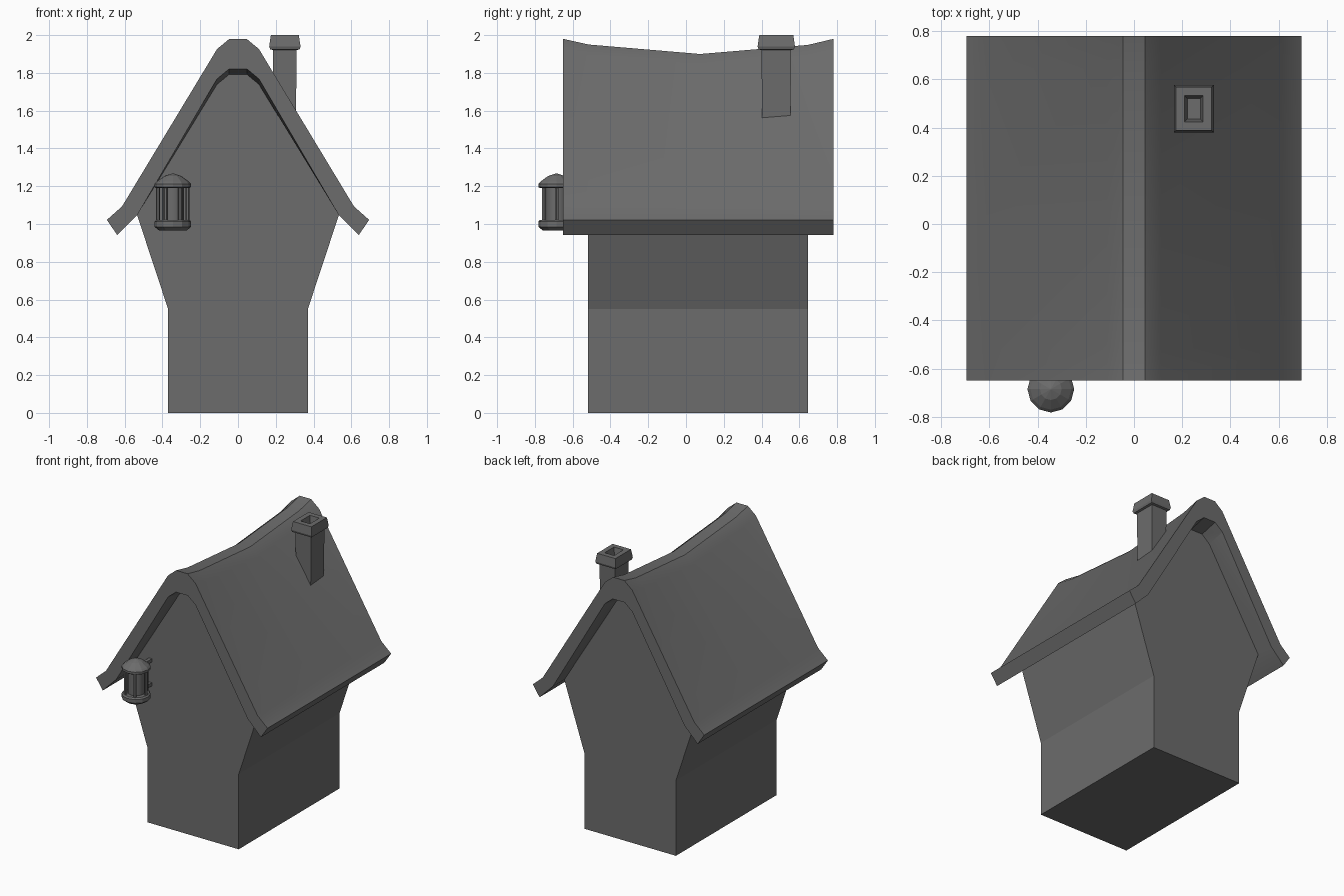
import bpy, bmesh, math
from mathutils import Vector

if "Cube" in bpy.data.objects:
    bpy.data.objects.remove(bpy.data.objects["Cube"])

grey = bpy.data.materials.new("dark_grey")
grey.diffuse_color = (0.15, 0.15, 0.15, 1)
grey.use_nodes = True
grey.node_tree.nodes["Principled BSDF"].inputs["Base Color"].default_value = grey.diffuse_color


def add_object(name, bm, smooth=None):
    bmesh.ops.recalc_face_normals(bm, faces=bm.faces)
    me = bpy.data.meshes.new(name)
    bm.to_mesh(me)
    bm.free()
    me.materials.append(grey)
    ob = bpy.data.objects.new(name, me)
    bpy.context.collection.objects.link(ob)
    if smooth:
        bpy.ops.object.select_all(action='DESELECT')
        ob.select_set(True)
        bpy.context.view_layer.objects.active = ob
        bpy.ops.object.shade_smooth_by_angle(angle=math.radians(smooth))
    return ob


def skin(name, rings, smooth=None, caps=True):
    """Join a series of equal closed loops into one solid."""
    bm = bmesh.new()
    loops = [[bm.verts.new(p) for p in r] for r in rings]
    n = len(loops[0])
    for a, b in zip(loops, loops[1:]):
        for i in range(n):
            j = (i + 1) % n
            bm.faces.new((a[i], a[j], b[j], b[i]))
    if caps:
        bm.faces.new(loops[0])
        bm.faces.new(loops[-1])
    return add_object(name, bm, smooth)


def mirrored(half):
    return half + [(-x, z) for x, z in reversed(half)]


def rect(cx, cy, hx, hy, z):
    return [(cx + sx * hx, cy + sy * hy, z)
            for sx, sy in ((-1, -1), (1, -1), (1, 1), (-1, 1))]


def lathe(name, cx, cy, profile, sides, smooth=None):
    rings = [[(cx + r * math.cos(2 * math.pi * i / sides),
               cy + r * math.sin(2 * math.pi * i / sides), z)
              for i in range(sides)] for r, z in profile]
    return skin(name, rings, smooth)


# House body: flared walls with the gable tucked inside the roof
walls = mirrored([(0.37, 0), (0.37, 0.55), (0.535, 1.05), (0.115, 1.77), (0.05, 1.825)])
skin("house_walls", [[(x, y, z) for x, z in walls] for y in (-0.52, 0.645)])

# Thick roof whose ridge sags while the eaves stay straight
outer = [(-0.694, 1.022), (-0.614, 1.093), (-0.111, 1.926), (-0.046, 1.98)]
inner = [(0.64, 0.942), (0.532, 1.05), (0.111, 1.768), (0.048, 1.82)]
roof = outer + [(-x, z) for x, z in reversed(outer)] + mirrored(inner)
sag = [(-0.65, 0), (-0.515, 0.03), (0.075, 0.08), (0.645, 0.032), (0.78, 0)]
skin("roof", [[(x, y, z - (d if z > 1.5 else 0)) for x, z in roof] for y, d in sag], smooth=20)

# Chimney shaft, slightly wider at the top
cx, cy = 0.248, 0.478
skin("chimney_shaft", [rect(cx, cy, 0.058, 0.074, 1.52), rect(cx, cy, 0.063, 0.079, 1.935)])

# Chimney cap with a sunken flue
skin("chimney_cap", [rect(cx, cy, 0.06, 0.076, 1.92),
                     rect(cx, cy, 0.078, 0.094, 1.925),
                     rect(cx, cy, 0.083, 0.099, 1.94),
                     rect(cx, cy, 0.074, 0.09, 2.0),
                     rect(cx, cy, 0.038, 0.054, 2.0),
                     rect(cx, cy, 0.027, 0.043, 1.94)])

# Lantern: base, glass, lid and posts
lx, ly = -0.345, -0.685
lathe("lantern_base", lx, ly, [(0.072, 0.965), (0.097, 0.985), (0.097, 1.012), (0.088, 1.022)], 12)
lathe("lantern_glass", lx, ly, [(0.058, 1.01), (0.058, 1.2)], 12, 35)
lathe("lantern_lid", lx, ly, [(0.088, 1.19), (0.097, 1.196), (0.097, 1.212),
                              (0.085, 1.225), (0.045, 1.254), (0.002, 1.268)], 12)
for i in range(6):
    a = i * math.pi / 3
    lathe("lantern_post", lx + 0.078 * math.cos(a), ly + 0.078 * math.sin(a),
          [(0.011, 1.01), (0.011, 1.2)], 6)

# Brackets holding the lantern to the front wall
for z in (1.02, 1.195):
    skin("lantern_bracket", [rect(lx, -0.575, 0.012, 0.065, z - 0.012),
                             rect(lx, -0.575, 0.012, 0.065, z + 0.012)])
